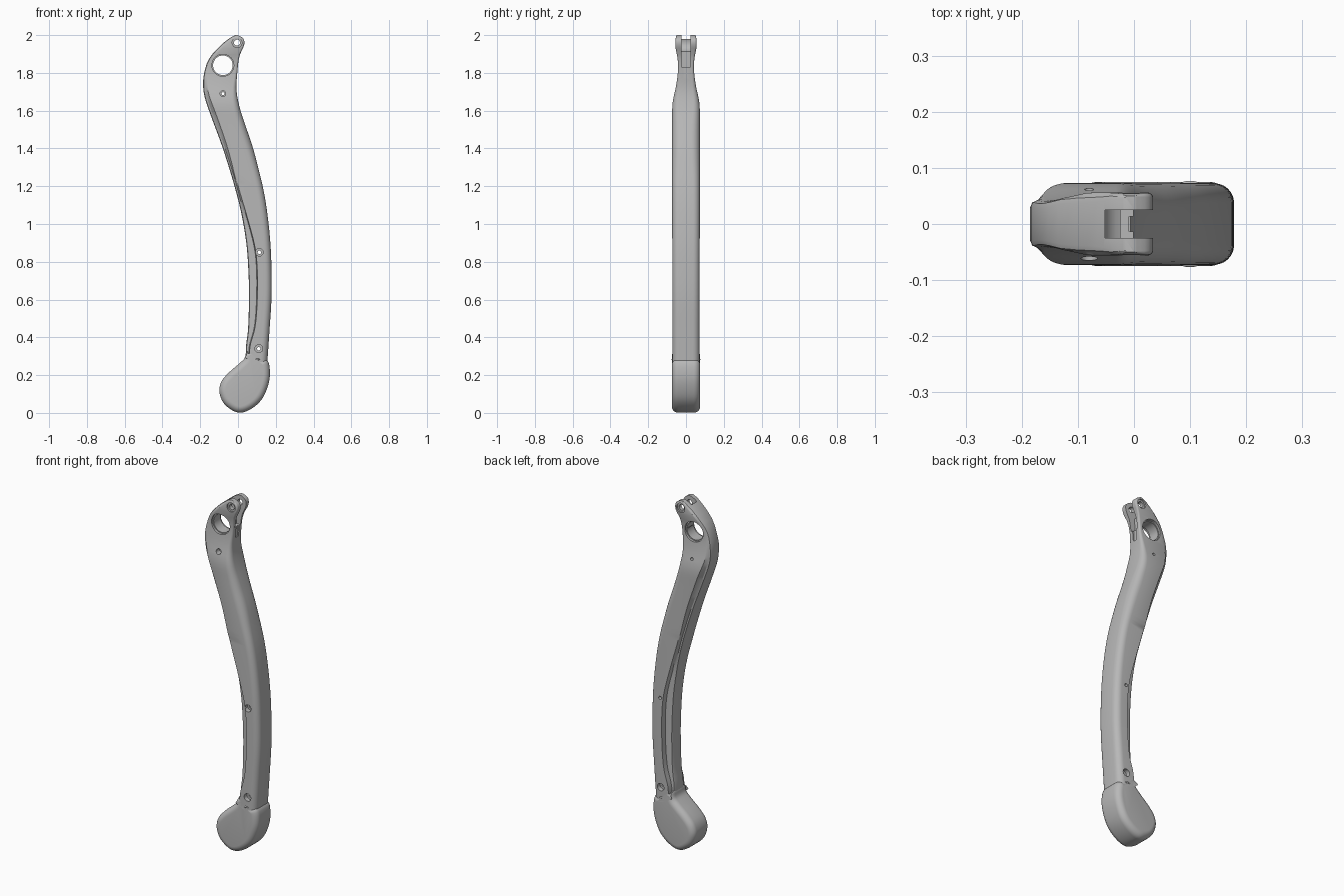
import bpy, bmesh, math
from mathutils import Vector, Matrix

cube = bpy.data.objects.get("Cube")
if cube:
    bpy.data.objects.remove(cube, do_unlink=True)

grey = bpy.data.materials.new("satin grey")
grey.use_nodes = True
colour = (0.48, 0.48, 0.48, 1)
grey.diffuse_color = colour
grey.node_tree.nodes["Principled BSDF"].inputs["Base Color"].default_value = colour


def finish(name, bm):
    """Turn a bmesh into a named object with the shared material."""
    bmesh.ops.recalc_face_normals(bm, faces=bm.faces)
    mesh = bpy.data.meshes.new(name)
    bm.to_mesh(mesh)
    bm.free()
    obj = bpy.data.objects.new(name, mesh)
    bpy.context.collection.objects.link(obj)
    mesh.materials.append(grey)
    return obj


def activate(obj):
    bpy.ops.object.select_all(action='DESELECT')
    obj.select_set(True)
    bpy.context.view_layer.objects.active = obj


def curve(keys, z):
    """Smooth value at height z through (z, value) keys."""
    i = 0
    while i < len(keys) - 2 and z > keys[i + 1][0]:
        i += 1

    def slope(j):
        a, b = keys[max(j - 1, 0)], keys[min(j + 1, len(keys) - 1)]
        return (b[1] - a[1]) / (b[0] - a[0])
    (z0, v0), (z1, v1) = keys[i], keys[i + 1]
    h = z1 - z0
    t = min(max((z - z0) / h, 0), 1)
    return (v0 * (1 + 2 * t) * (1 - t) ** 2 + slope(i) * h * t * (1 - t) ** 2
            + v1 * t * t * (3 - 2 * t) + slope(i + 1) * h * t * t * (t - 1))


def loft(name, rings):
    bm = bmesh.new()
    loops = [[bm.verts.new(p) for p in ring] for ring in rings]
    n = len(loops[0])
    for a, b in zip(loops, loops[1:]):
        for i in range(n):
            j = (i + 1) % n
            bm.faces.new((a[i], a[j], b[j], b[i]))
    bm.faces.new(loops[0])
    bm.faces.new(loops[-1])
    return finish(name, bm)


# Arm: edge positions and thickness along its height
inner = [(.2, .05), (.34, .042), (.44, .053), (.6, .058), (.73, .056), (.89, .045),
         (1.05, .019), (1.18, -.013), (1.29, -.045), (1.42, -.087), (1.55, -.135),
         (1.67, -.176), (1.74, -.185), (1.81, -.177), (1.88, -.15), (1.95, -.087),
         (1.985, -.042), (2.0, -.015)]
outer = [(.2, .15), (.28, .156), (.44, .167), (.6, .177), (.73, .178), (.89, .172),
         (1.05, .156), (1.18, .135), (1.31, .104), (1.41, .077), (1.52, .04),
         (1.62, .008), (1.71, -.008), (1.81, -.003), (1.89, .008), (1.94, .03),
         (1.965, .034), (1.985, .025), (2.0, 0)]
shelf = [(.2, .02), (.34, .02), (.47, .038), (.65, .045), (.84, .046), (1.05, .026),
         (1.2, .02), (1.4, .03), (1.6, .034), (1.75, .025), (2.0, .02)]
half_depth = [(.2, .072), (1.55, .073), (1.64, .071), (1.74, .051), (1.82, .042),
              (1.88, .045), (1.93, .055), (1.98, .055), (2.0, .05)]
rail_depth = [(.2, .045), (1.0, .045), (1.2, .052), (1.6, .046), (1.75, .042), (2.0, .053)]
rounding = [(.2, .036), (1.2, .036), (1.45, .045), (1.62, .035), (1.8, .012), (2.0, .01)]


def section(z):
    left, right, t = curve(inner, z), curve(outer, z), curve(half_depth, z)
    k = min(1, (right - left) / .1)
    edge = left + curve(shelf, z) * k
    rail = min(curve(rail_depth, z), t - .002)
    blend = min(max((z - 1.0) / .25, 0), 1)
    side = rail + (t - .001 - rail) * blend
    c, r = curve(rounding, z) * k, .012 * k
    half = [(left, rail - r), (left + .3 * r, rail - .3 * r), (left + r, rail),
            (edge - .004 * k, side), (edge, t)]
    for i in range(7):
        a = math.pi / 2 * (1 - i / 6)
        half.append((right - c + c * math.cos(a), t - c + c * math.sin(a)))
    return [(x, y, z) for x, y in half] + [(x, -y, z) for x, y in reversed(half)]


heights = [.2 + .025 * i for i in range(69)]
heights += [1.92 + .08 * math.sin(math.pi / 2 * i / 12) for i in range(1, 12)]
arm = loft("lever_arm", [section(z) for z in heights])


# Cutters for the bores, screw holes and fork slot
def bore(x, z, radius, y=0, depth=.4):
    bm = bmesh.new()
    place = Matrix.Translation((x, y, z)) @ Matrix.Rotation(math.pi / 2, 4, 'X')
    bmesh.ops.create_cone(bm, cap_ends=True, segments=32, radius1=radius,
                          radius2=radius, depth=depth, matrix=place)
    return finish("bore_cutter", bm)


def box(x, z, size, tilt):
    bm = bmesh.new()
    place = (Matrix.Translation((x, 0, z)) @ Matrix.Rotation(tilt, 4, 'Y')
             @ Matrix.Diagonal((*size, 1)))
    bmesh.ops.create_cube(bm, size=1, matrix=place)
    return finish("slot_cutter", bm)


def cut(target, cutter):
    cutter.hide_render = True
    mod = target.modifiers.new("cut", 'BOOLEAN')
    mod.operation, mod.solver, mod.object = 'DIFFERENCE', 'EXACT', cutter
    activate(target)
    bpy.ops.object.modifier_apply(modifier=mod.name)
    bpy.data.objects.remove(cutter, do_unlink=True)


cut(arm, bore(-.005, 1.96, .05, depth=.05))
cut(arm, box(.02, 1.90, (.09, .05, .14), .05))
cut(arm, box(.02, 1.81, (.06, .026, .08), .05))

# x, z, through radius, recess radius, depth of the surface, recess depth
holes = [(-.08, 1.84, .052, .058, .043, .012),
         (-.08, 1.69, .008, .015, .062, .03),
         (.113, .85, .009, .02, .072, .025),
         (.11, .34, .009, .021, .072, .025),
         (-.005, 1.96, .016, .026, .055, .008)]
for x, z, through, recess, surface, sink in holes:
    cut(arm, bore(x, z, through))
    sides = (-1,) if z in (1.69, .85) else (-1, 1)
    for s in sides:
        cut(arm, bore(x, z, recess, s * (surface + .05 - sink), .1))

# Rounded end knob
outline = [Vector(p) for p in (
    (.045, .325), (.035, .29), (.005, .26), (-.05, .212), (-.087, .167), (-.099, .114),
    (-.079, .056), (-.036, .017), (.013, .001), (.071, .022), (.124, .069), (.156, .135),
    (.169, .204), (.158, .275), (.11, .292), (.07, .312))]
smooth = []
for i in range(len(outline)):
    a, b, c, d = (outline[(i + j) % len(outline)] for j in (-1, 0, 1, 2))
    for t in (0, .25, .5, .75):
        smooth.append(.5 * (2 * b + (c - a) * t + (2 * a - 5 * b + 4 * c - d) * t * t
                            + (3 * b - a - 3 * c + d) * t ** 3))


def inset(amount):
    ring = []
    for i, p in enumerate(smooth):
        along = (smooth[(i + 1) % len(smooth)] - smooth[i - 1]).normalized()
        ring.append(p + Vector((-along.y, along.x)) * amount)
    return ring


layers = []
for i in range(8):
    a = math.pi / 2 * i / 7
    layers.append((.034 * (1 - math.sin(a)), .075 - .034 * (1 - math.cos(a))))
profile = layers[::-1]
rings = [[(p.x, -y, p.y) for p in inset(d)] for d, y in layers]
rings += [[(p.x, y, p.y) for p in inset(d)] for d, y in profile]
knob = loft("end_knob", rings)

# Small oval pad on each side where the knob meets the arm
for side, label in ((-1, "front"), (1, "back")):
    bm = bmesh.new()
    place = (Matrix.Translation((.1, side * .072, .283))
             @ Matrix.Diagonal((.016, .005, .005, 1)))
    bmesh.ops.create_uvsphere(bm, u_segments=16, v_segments=8, radius=1, matrix=place)
    finish(label + "_detent", bm)

for obj in bpy.context.collection.objects:
    if obj.type == 'MESH' and grey.name in obj.data.materials:
        activate(obj)
        bpy.ops.object.shade_smooth_by_angle(angle=math.radians(32))
